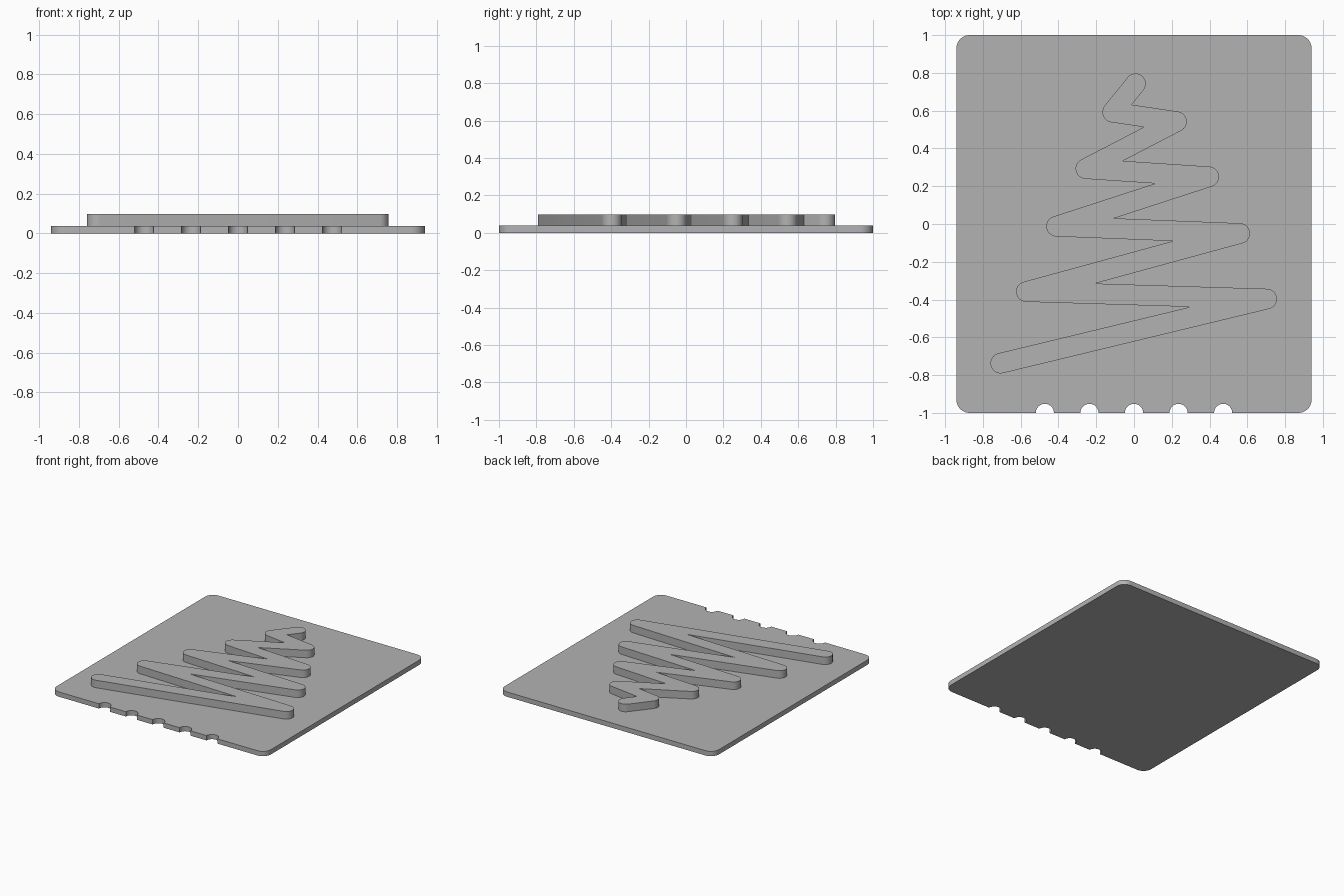
import bpy, bmesh, math
from mathutils import Vector

if "Cube" in bpy.data.objects:
    bpy.data.objects.remove(bpy.data.objects["Cube"])

grey = bpy.data.materials.new("light_grey")
grey.diffuse_color = (0.45, 0.45, 0.45, 1)
grey.use_nodes = True
grey.node_tree.nodes["Principled BSDF"].inputs["Base Color"].default_value = grey.diffuse_color


def arc(cx, cy, r, a0, a1, n):
    """Points on an arc from angle a0 to a1 (degrees)."""
    return [Vector((cx + r * math.cos(a), cy + r * math.sin(a)))
            for a in (math.radians(a0 + (a1 - a0) * i / n) for i in range(n + 1))]


def slab(name, outline, z0, z1):
    """Extrude a counter-clockwise outline into a flat part."""
    bm = bmesh.new()
    low = [bm.verts.new((p.x, p.y, z0)) for p in outline]
    high = [bm.verts.new((p.x, p.y, z1)) for p in outline]
    bm.faces.new(low[::-1])
    bm.faces.new(high)
    for i in range(len(low)):
        j = (i + 1) % len(low)
        bm.faces.new((low[i], low[j], high[j], high[i]))
    mesh = bpy.data.meshes.new(name)
    bm.to_mesh(mesh)
    bm.free()
    mesh.materials.append(grey)
    obj = bpy.data.objects.new(name, mesh)
    bpy.context.collection.objects.link(obj)
    bpy.ops.object.select_all(action='DESELECT')
    obj.select_set(True)
    bpy.context.view_layer.objects.active = obj
    bpy.ops.object.shade_smooth_by_angle(angle=math.radians(30))
    return obj


def right_side(path, r):
    """Right-hand edge of a stroke: round outside bends, sharp inside bends, round end."""
    pts = []
    for i in range(1, len(path)):
        p = path[i]
        d0 = (p - path[i - 1]).normalized()
        a0 = math.degrees(math.atan2(d0.y, d0.x)) - 90
        if i == len(path) - 1:
            pts += arc(p.x, p.y, r, a0, a0 + 180, 16)
            break
        d1 = (path[i + 1] - p).normalized()
        turn = math.degrees(math.atan2(d0.x * d1.y - d0.y * d1.x, d0.dot(d1)))
        if turn > 0:
            pts += arc(p.x, p.y, r, a0, a0 + turn, 16)
        else:
            n0, n1 = Vector((d0.y, -d0.x)), Vector((d1.y, -d1.x))
            pts.append(p + (n0 + n1) * (r / (1 + n0.dot(n1))))
    return pts


# Base plate: rounded corners and half-round notches along the front edge
W, R = 0.94, 0.07
plate = arc(-W + R, -1 + R, R, 180, 270, 10)
for k in range(-2, 3):
    plate += arc(k * 0.236, -1, 0.048, 180, 0, 16)
plate += arc(W - R, -1 + R, R, -90, 0, 10)
plate += arc(W - R, 1 - R, R, 0, 90, 10)
plate += arc(-W + R, 1 - R, R, 90, 180, 10)
slab("base_plate", plate, 0, 0.038)

# Raised zigzag tree stroke
zigzag = [Vector(p) for p in (
    (0.008, 0.743), (-0.113, 0.592), (0.225, 0.542), (-0.255, 0.293), (0.396, 0.25),
    (-0.41, -0.012), (0.56, -0.05), (-0.57, -0.358), (0.703, -0.397), (-0.706, -0.737))]
tree = right_side(zigzag, 0.054) + right_side(zigzag[::-1], 0.054)
slab("zigzag_tree", tree, 0.038, 0.098)
